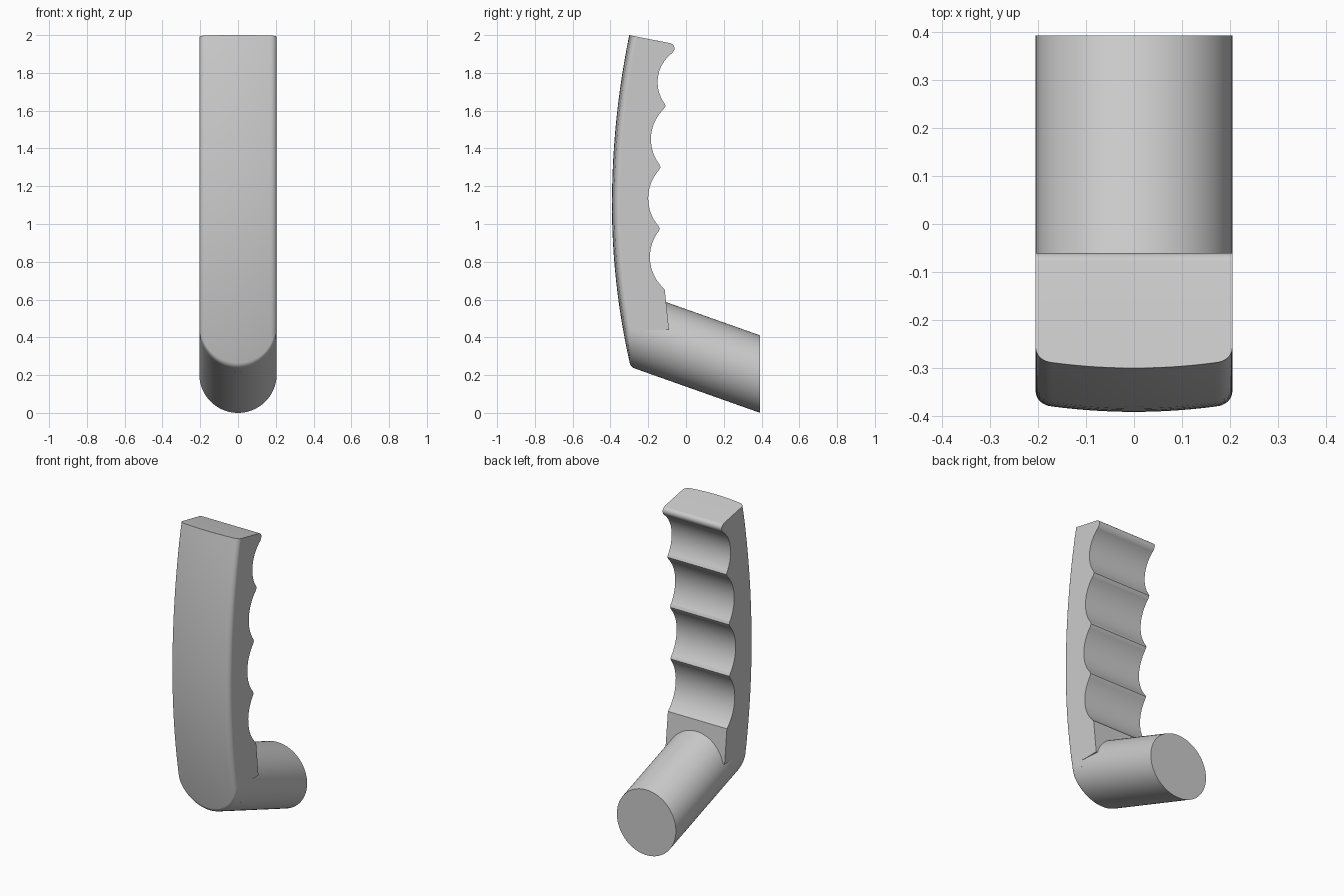
import bpy, bmesh, math
from mathutils import Vector

if "Cube" in bpy.data.objects:
    bpy.data.objects.remove(bpy.data.objects["Cube"])

R = 0.205                      # tube radius = half the grip width
BACK, JOIN = 0.393, -0.22      # tube end, and where tube meets the grip


def axis_z(y):
    """Height of the slanted tube axis."""
    return R + 0.354 * (BACK - y)


def front_y(z):
    """Bowed front line of the grip."""
    return -0.392 + (0.113 if z > 1.1 else 0.135) * (z - 1.1) ** 2


def arc(a, b, sag, n=14):
    """Circular scallop from a to b, cutting into the grip."""
    a, b = Vector(a), Vector(b)
    d = b - a
    c = d.length
    normal = Vector((-d.y, d.x)) / c
    rad = (c * c / 4 + sag * sag) / (2 * sag)
    pts = []
    for i in range(n + 1):
        t = 0.5 - 0.5 * math.cos(math.pi * i / n)
        u = (t - 0.5) * c
        h = math.sqrt(rad * rad - u * u) - (rad - sag)
        pts.append(tuple(a + d * t + normal * h))
    return pts


def loft(name, rings):
    """Skin closed rings of equal length and cap both ends."""
    bm = bmesh.new()
    vs = [[bm.verts.new(p) for p in ring] for ring in rings]
    n = len(vs[0])
    for a, b in zip(vs, vs[1:]):
        for i in range(n):
            j = (i + 1) % n
            bm.faces.new((a[i], a[j], b[j], b[i]))
    bm.faces.new(vs[0])
    bm.faces.new(vs[-1])
    bmesh.ops.recalc_face_normals(bm, faces=bm.faces)
    mesh = bpy.data.meshes.new(name)
    bm.to_mesh(mesh)
    bm.free()
    ob = bpy.data.objects.new(name, mesh)
    bpy.context.collection.objects.link(ob)
    bpy.ops.object.select_all(action='DESELECT')
    bpy.context.view_layer.objects.active = ob
    ob.select_set(True)
    bpy.ops.object.shade_smooth_by_angle(angle=math.radians(40))
    wn = ob.modifiers.new("weighted_normals", 'WEIGHTED_NORMAL')
    wn.keep_sharp = True
    return ob


# Finger scallops, listed bottom to top, with rounded tips between them
back = [(-0.09, 0.44)]
back += arc((-0.113, 0.655), (-0.146, 0.96), 0.061)
back += [(-0.138, 0.975)]
back += arc((-0.146, 0.99), (-0.143, 1.285), 0.056)
back += [(-0.135, 1.30)]
back += arc((-0.141, 1.316), (-0.118, 1.608), 0.056)
back += [(-0.108, 1.625)]
back += arc((-0.115, 1.64), (-0.073, 1.905), 0.055)
back += [(-0.063, 1.918), (-0.06, 1.932), (-0.065, 1.946), (-0.078, 1.956)]


def grip_section(x):
    """Side profile of the grip at one station across its width."""
    e = max(0, (abs(x) - 0.175) / 0.03)
    inset = 0.012 * (x / 0.175) ** 2 + 0.025 * (1 - math.sqrt(max(0, 1 - e * e)))
    half = math.sqrt(max(0, R * R - x * x))
    low = 0.3
    for _ in range(20):        # where the front meets the tube's underside
        low = axis_z(front_y(low) + inset) - half
    pts = []
    n, start = 24, low + 0.022
    for i in range(n + 1):
        z = 2.0 + (start - 2.0) * i / n
        pts.append((front_y(z) + inset, z - (0.2 * inset if i == 0 else 0)))
    # rounded lower edge
    p0 = Vector(pts[-1])
    p1 = Vector((front_y(low) + inset, low))
    y2 = p1.x + 0.022
    p2 = Vector((y2, axis_z(y2) - half))
    for i in range(1, 6):
        t = i / 5
        pts.append(tuple(p0 * (1 - t) ** 2 + p1 * 2 * t * (1 - t) + p2 * t * t))
    pts += [(JOIN, axis_z(JOIN) - half), (JOIN, 0.44)]
    return [(x, y, z) for y, z in pts + back]


# Grip
S = 24
loft("grip", [grip_section(R * math.sin(math.pi / 2 * k / S)) for k in range(-S, S + 1)])

# Slanted tube with upright end faces
N = 80
loft("lower_tube", [
    [(R * math.cos(2 * math.pi * i / N), y, axis_z(y) + R * math.sin(2 * math.pi * i / N))
     for i in range(N)] for y in (JOIN, BACK)])
